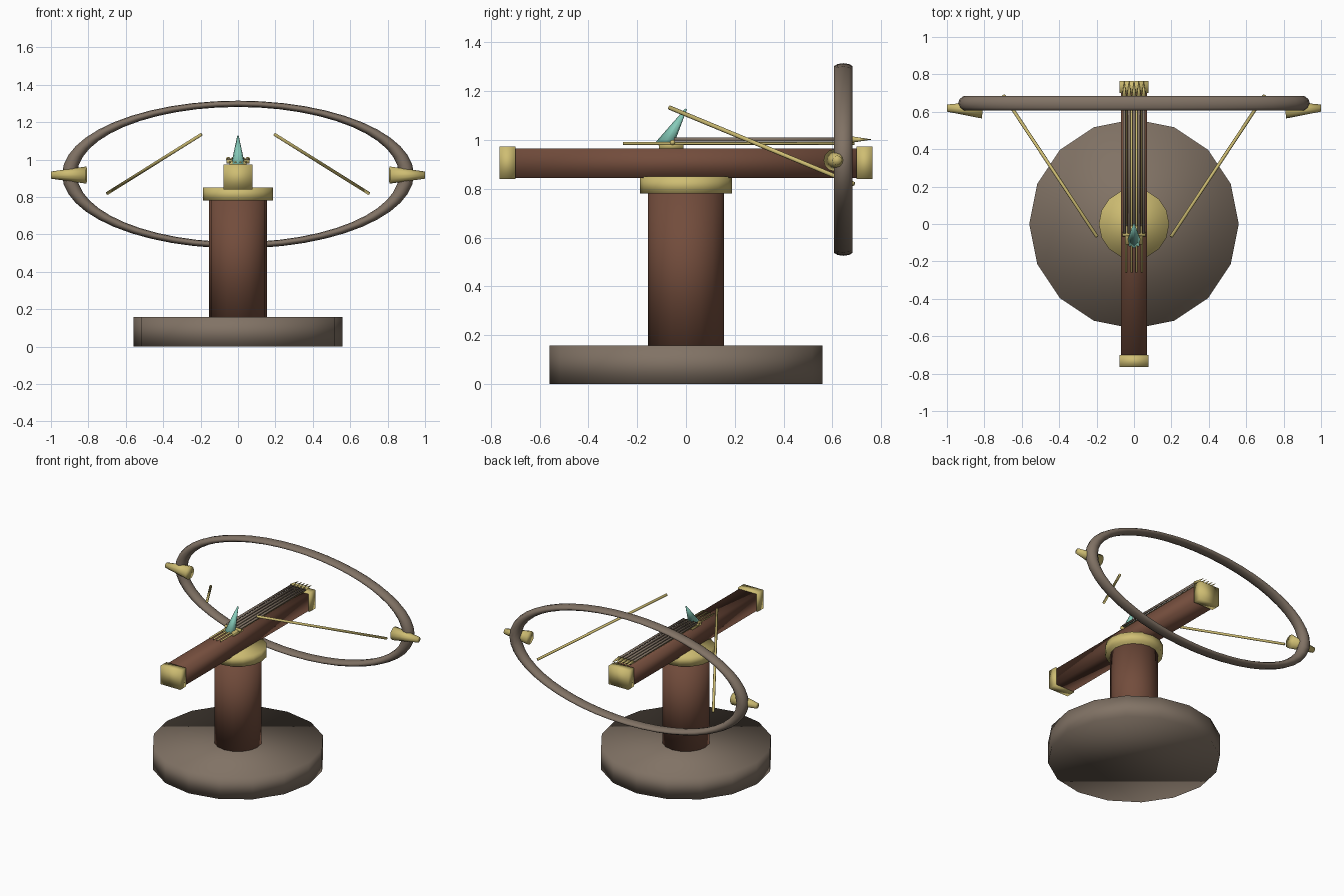
import bpy, bmesh
from mathutils import Vector, Matrix
from math import cos, sin, pi

if "Cube" in bpy.data.objects:
    bpy.data.objects.remove(bpy.data.objects["Cube"])


def material(name, rgb):
    m = bpy.data.materials.new(name)
    m.diffuse_color = (*rgb, 1)
    m.use_nodes = True
    m.node_tree.nodes["Principled BSDF"].inputs["Base Color"].default_value = m.diffuse_color
    return m


WOOD = material("red brown wood", (0.17, 0.073, 0.045))
STONE = material("grey brown", (0.22, 0.17, 0.13))
GOLD = material("pale gold", (0.62, 0.51, 0.17))
TEAL = material("pale teal", (0.24, 0.60, 0.49))


def finish(name, bm, mat):
    bmesh.ops.recalc_face_normals(bm, faces=bm.faces)
    mesh = bpy.data.meshes.new(name)
    bm.to_mesh(mesh)
    bm.free()
    mesh.materials.append(mat)
    mesh.shade_smooth()
    ob = bpy.data.objects.new(name, mesh)
    bpy.context.collection.objects.link(ob)
    return ob


def rod(name, a, b, r1, r2, mat, sides=16):
    """Cylinder or cone from point a to point b."""
    a, b = Vector(a), Vector(b)
    d = b - a
    turn = Matrix() if d.normalized().z > 0.999 else d.to_track_quat('Z', 'Y').to_matrix().to_4x4()
    bm = bmesh.new()
    bmesh.ops.create_cone(bm, cap_ends=True, segments=sides, radius1=r1, radius2=r2,
                          depth=d.length, matrix=Matrix.Translation((a + b) / 2) @ turn)
    return finish(name, bm, mat)


def box(name, lo, hi, mat):
    lo, hi = Vector(lo), Vector(hi)
    bm = bmesh.new()
    bmesh.ops.create_cube(bm, size=1, matrix=Matrix.Translation((lo + hi) / 2)
                          @ Matrix.Diagonal((*(hi - lo), 1)))
    return finish(name, bm, mat)


# Stand
rod("base", (0, 0, 0), (0, 0, 0.157), 0.56, 0.56, STONE)
rod("pedestal", (0, 0, 0.15), (0, 0, 0.79), 0.155, 0.155, WOOD)
rod("collar", (0, 0, 0.78), (0, 0, 0.85), 0.188, 0.188, GOLD)

# Beam with end caps
box("beam", (-0.07, -0.71, 0.845), (0.07, 0.71, 0.965), WOOD)
for label, y in (("front", -0.7325), ("rear", 0.7325)):
    box(label + "_cap", (-0.078, y - 0.0325, 0.84), (0.078, y + 0.0325, 0.973), GOLD)

# Oval hoop: torus squashed in height
bm = bmesh.new()
N, M = 48, 10
rings = []
for i in range(N):
    t = 2 * pi * i / N
    ring = []
    for j in range(M):
        p = 2 * pi * j / M
        r = 0.90 + 0.04 * cos(p)
        ring.append(bm.verts.new((r * cos(t), 0.645 + 0.04 * sin(p), 0.92 + 0.42 * r * sin(t))))
    rings.append(ring)
for i in range(N):
    a, b = rings[i], rings[(i + 1) % N]
    for j in range(M):
        k = (j + 1) % M
        bm.faces.new((a[j], b[j], b[k], a[k]))
finish("hoop", bm, STONE)

# Side horns and slanting arms
for side, s in (("left", -1), ("right", 1)):
    rod(side + "_horn", (s * 0.81, 0.61, 0.917), (s * 1.0, 0.62, 0.917), 0.046, 0.019, GOLD, 12)
    rod(side + "_arm", (s * 0.198, -0.068, 1.133), (s * 0.698, 0.688, 0.82), 0.009, 0.009, GOLD, 8)

# Row of bolts with pointed tips
for i in range(5):
    x = (i - 2) * 0.026
    rod(f"bolt_shaft_{i + 1}", (x, -0.05, 1.002), (x, 0.69, 1.002), 0.008, 0.008, STONE, 8)
    rod(f"bolt_tip_{i + 1}", (x, 0.68, 1.002), (x, 0.765, 1.002), 0.013, 0.0, GOLD, 8)

# Thin guide rails below the bolts
for i in range(4):
    x = (i - 1.5) * 0.028
    rod(f"guide_rail_{i + 1}", (x, -0.258, 0.986), (x, 0.69, 0.986), 0.006, 0.006, GOLD, 6)

# Trigger block and lever spike
box("trigger_block", (-0.045, -0.11, 0.96), (0.045, -0.01, 0.992), GOLD)
rod("trigger_bar", (-0.062, -0.055, 0.99), (0.062, -0.055, 0.99), 0.011, 0.011, GOLD, 8)
rod("lever", (0, -0.095, 0.968), (0, 0, 1.127), 0.038, 0.004, TEAL, 8)
